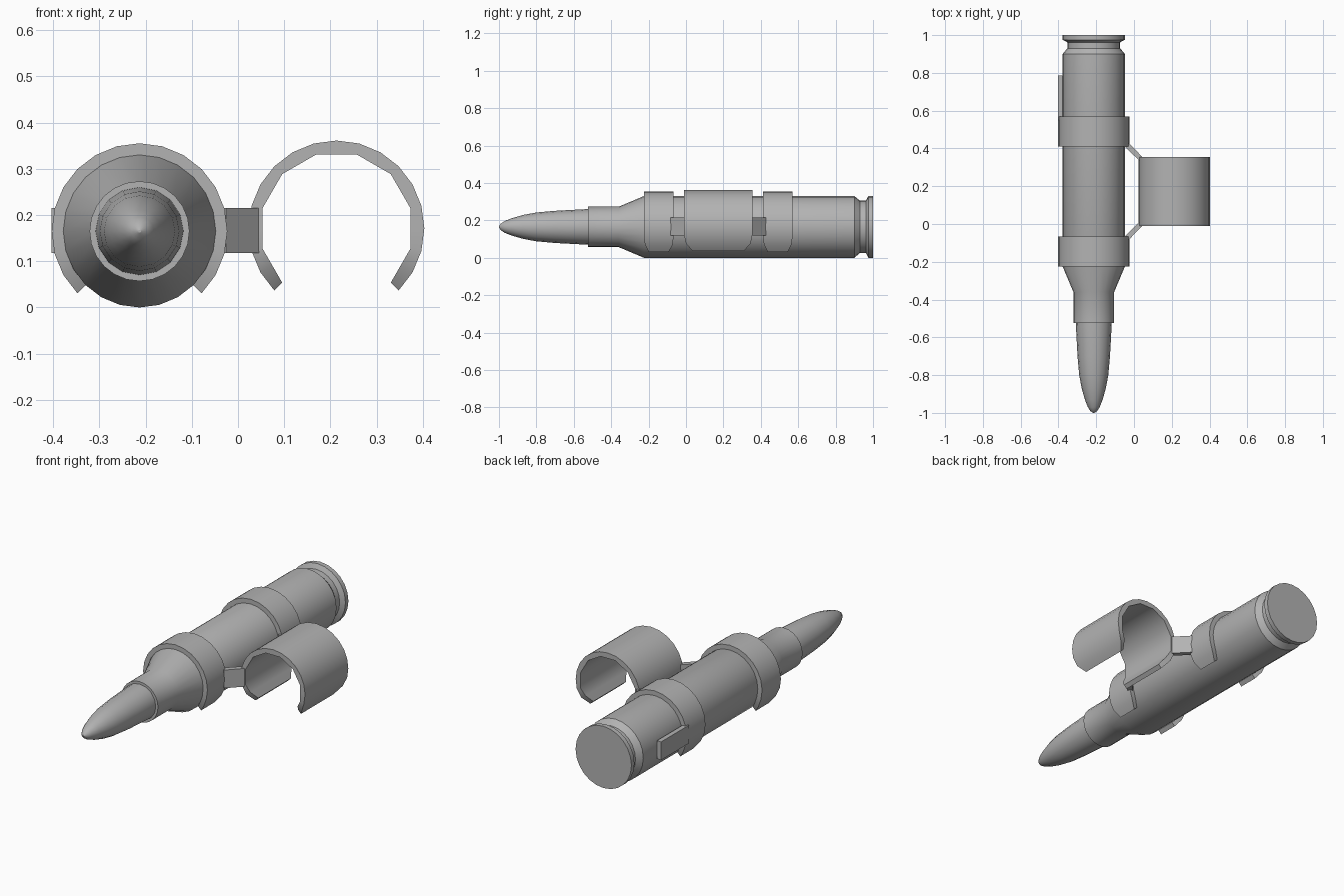
import bpy, bmesh
from math import radians, sin, cos, pi

cube = bpy.data.objects.get("Cube")
if cube:
    bpy.data.objects.remove(cube, do_unlink=True)

grey = bpy.data.materials.new("plain grey")
grey.use_nodes = True
GREY = (0.45, 0.45, 0.45, 1)
grey.diffuse_color = GREY
grey.node_tree.nodes["Principled BSDF"].inputs["Base Color"].default_value = GREY

CX, CZ = -0.213, 0.165    # axis of the long body
MID_Y = 0.1725            # mirror plane of the clip assembly
ARM_Z = (0.118, 0.215)


def finish(bm, name):
    bmesh.ops.recalc_face_normals(bm, faces=bm.faces)
    mesh = bpy.data.meshes.new(name)
    bm.to_mesh(mesh)
    bm.free()
    mesh.materials.append(grey)
    obj = bpy.data.objects.new(name, mesh)
    bpy.context.collection.objects.link(obj)
    bpy.ops.object.select_all(action="DESELECT")
    obj.select_set(True)
    bpy.context.view_layer.objects.active = obj
    bpy.ops.object.shade_smooth_by_angle(angle=radians(32))
    return obj


def lathe(name, profile, sides):
    """Spin (y, radius) pairs about the body axis and cap both ends."""
    bm = bmesh.new()
    rings = []
    for y, r in profile:
        angles = [2 * pi * i / sides for i in range(sides)]
        rings.append([bm.verts.new((CX + r * cos(a), y, CZ + r * sin(a))) for a in angles])
    for a, b in zip(rings, rings[1:]):
        for i in range(sides):
            j = (i + 1) % sides
            bm.faces.new((a[i], a[j], b[j], b[i]))
    bm.faces.new(rings[0])
    bm.faces.new(rings[-1])
    return finish(bm, name)


def band(name, cx, cz, y0, y1, inner, corner, coarse=False):
    """Open C-shaped band around y, with its lower corners cut back."""
    bm = bmesh.new()
    outer, steps = 0.19, 18
    loops = []
    for i in range(steps + 1):
        a = radians(-45 + 15 * i)
        inset = {0: corner, 1: corner * 0.22}.get(min(i, steps - i), 0)
        r_in = inner * cos(radians(15)) if coarse and i % 2 else inner
        corners = [(r_in, y0 + inset), (outer, y0 + inset), (outer, y1 - inset), (r_in, y1 - inset)]
        loops.append([bm.verts.new((cx + r * cos(a), y, cz + r * sin(a))) for r, y in corners])
    for a, b in zip(loops, loops[1:]):
        for i in range(4):
            j = (i + 1) % 4
            bm.faces.new((a[i], a[j], b[j], b[i]))
    bm.faces.new(loops[0])
    bm.faces.new(loops[-1])
    return finish(bm, name)


def prism(name, outline, z0, z1):
    """Extrude an outline in x, y from z0 to z1."""
    bm = bmesh.new()
    face = bm.faces.new([bm.verts.new((x, y, z0)) for x, y in outline])
    new = bmesh.ops.extrude_face_region(bm, geom=[face])["geom"]
    top = [v for v in new if isinstance(v, bmesh.types.BMVert)]
    bmesh.ops.translate(bm, verts=top, vec=(0, 0, z1 - z0))
    return finish(bm, name)


# Main body: neck, shoulder, straight wall, groove and rear rim
lathe("case", [(-0.525, 0.108), (-0.36, 0.108), (-0.225, 0.165), (0.9, 0.165),
               (0.93, 0.14), (0.962, 0.14), (0.975, 0.165), (1.0, 0.165)], 24)

# Tapered rounded nose
lathe("nose", [(-0.5, 0.095), (-0.53, 0.095), (-0.7, 0.086), (-0.8, 0.077), (-0.87, 0.064),
               (-0.93, 0.047), (-0.97, 0.031), (-0.99, 0.018), (-1.0, 0.003)], 16)

# Two clips around the body
for name, y0, y1 in (("front_clip", -0.225, -0.066), ("rear_clip", 0.411, 0.57)):
    band(name, CX, CZ, y0, y1, 0.164, 0.026)

# Empty side clip
band("side_clip", -CX, 0.171, -0.01, 0.355, 0.166, 0.045, coarse=True)

# Slanted arms joining the clips, mirrored front to back
arm = [(-0.05, -0.067), (-0.026, -0.082), (0.05, -0.004), (0.026, 0.008)]
prism("front_arm", arm, *ARM_Z)
prism("rear_arm", [(x, 2 * MID_Y - y) for x, y in arm], *ARM_Z)

# Flat tab running back from the rear clip
prism("side_tab", [(-0.403, 0.55), (-0.378, 0.55), (-0.378, 0.785), (-0.403, 0.785)], *ARM_Z)
